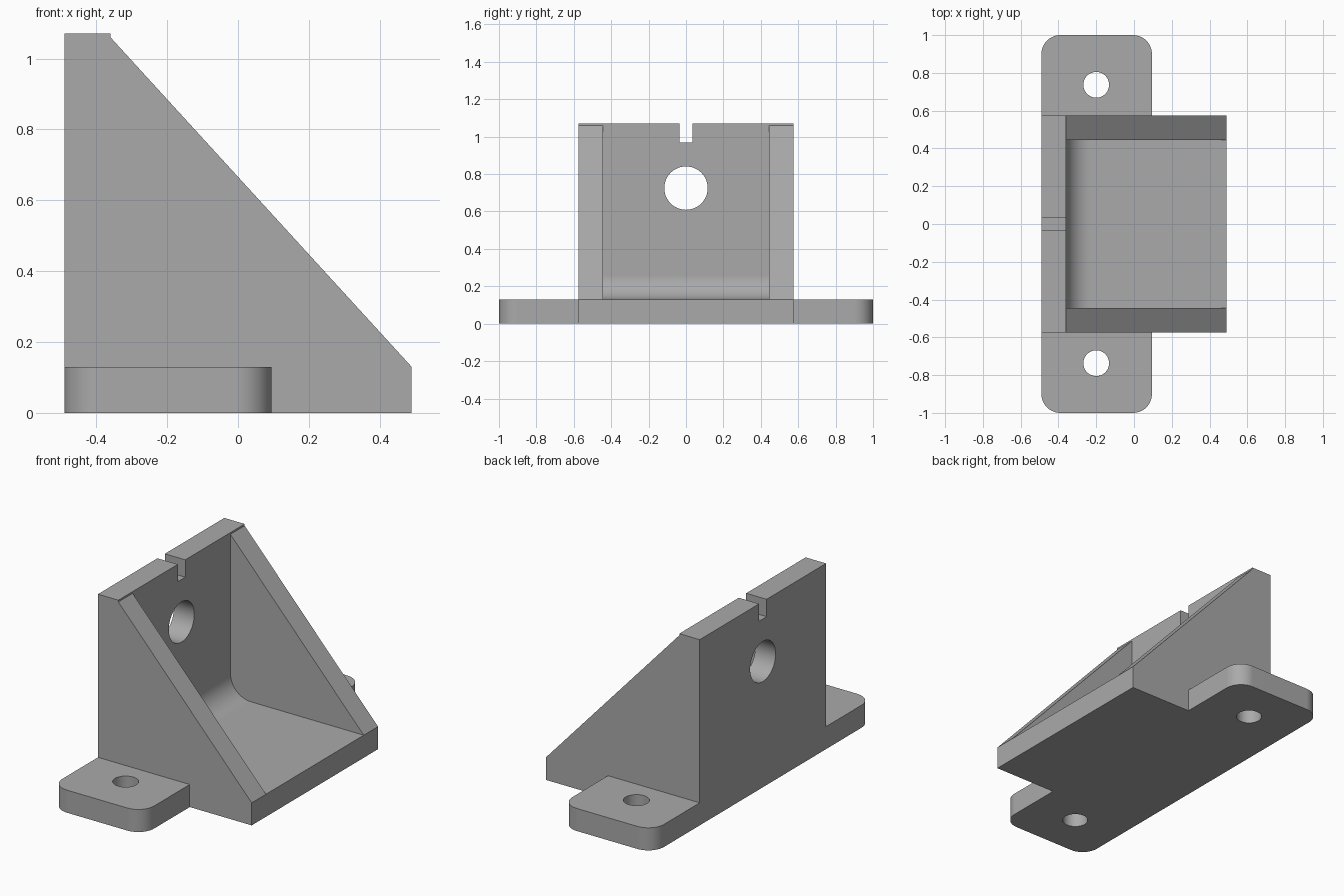
import bpy, math
from mathutils import Vector

default = bpy.data.objects.get("Cube")
if default:
    bpy.data.objects.remove(default, do_unlink=True)

grey = bpy.data.materials.new("plain grey")
GREY = (0.4, 0.4, 0.4, 1)
grey.diffuse_color = GREY
grey.use_nodes = True
grey.node_tree.nodes["Principled BSDF"].inputs["Base Color"].default_value = GREY

# Main dimensions
BACK, FRONT, WALL = -0.49, 0.49, -0.36
FLOOR, TOP = 0.13, 1.07
HALF, INNER = 0.575, 0.445


def prism(name, outline, start, sweep):
    """Extrude a 2D outline; start maps 2D points to 3D, sweep is the vector."""
    base = [Vector(start(*p)) for p in outline]
    n = len(base)
    verts = base + [v + Vector(sweep) for v in base]
    faces = [list(range(n))[::-1], list(range(n, 2 * n))]
    faces += [[i, (i + 1) % n, (i + 1) % n + n, i + n] for i in range(n)]
    mesh = bpy.data.meshes.new(name)
    mesh.from_pydata(verts, [], faces)
    obj = bpy.data.objects.new(name, mesh)
    bpy.context.collection.objects.link(obj)
    mesh.materials.append(grey)
    bpy.ops.object.select_all(action="DESELECT")
    bpy.context.view_layer.objects.active = obj
    obj.select_set(True)
    bpy.ops.object.mode_set(mode="EDIT")
    bpy.ops.mesh.select_all(action="SELECT")
    bpy.ops.mesh.normals_make_consistent(inside=False)
    bpy.ops.object.mode_set(mode="OBJECT")
    return obj


def arc(cx, cy, r, a0, a1, steps):
    angles = [math.radians(a0 + (a1 - a0) * i / steps) for i in range(steps + 1)]
    return [(cx + r * math.cos(a), cy + r * math.sin(a)) for a in angles]


def combine(target, tool, operation):
    mod = target.modifiers.new(operation.lower(), "BOOLEAN")
    mod.operation, mod.object, mod.solver = operation, tool, "EXACT"
    bpy.context.view_layer.objects.active = target
    bpy.ops.object.modifier_apply(modifier=mod.name)
    bpy.data.objects.remove(tool, do_unlink=True)


def circle(cx, cy, r):
    return arc(cx, cy, r, 0, 360, 48)[:-1]


# Sloped body, full width
side = [(BACK, 0), (FRONT, 0), (FRONT, FLOOR), (WALL, 1.06), (WALL, TOP), (BACK, TOP)]
bracket = prism("angle_bracket", side, lambda x, z: (x, -HALF, z), (0, 2 * HALF, 0))

# Pocket between the gussets, with a rounded inner corner
R = 0.13
pocket_side = arc(WALL + R, FLOOR + R, R, 180, 270, 10) + [(0.6, FLOOR), (0.6, 1.2), (WALL, 1.2)]
pocket = prism("pocket_cutter", pocket_side, lambda x, z: (x, -INNER, z), (0, 2 * INNER, 0))
combine(bracket, pocket, "DIFFERENCE")

# Mounting ears with rounded outer corners
EAR, C = 0.095, 0.1
for s in (1, -1):
    corners = arc(EAR - C, 1 - C, C, 0, 90, 10) + arc(BACK + C, 1 - C, C, 90, 180, 10)
    ear = [(EAR, HALF)] + corners + [(BACK, HALF)]
    tab = prism("mounting_ear", ear, lambda x, y: (x, s * y, 0), (0, 0, FLOOR))
    combine(bracket, tab, "UNION")
    bolt = prism("bolt_cutter", circle(-0.2, s * 0.737, 0.068), lambda x, y: (x, y, -0.1), (0, 0, 0.4))
    combine(bracket, bolt, "DIFFERENCE")

# Round hole and top notch through the upright wall
bore = prism("bore_cutter", circle(0, 0.725, 0.116), lambda y, z: (-0.6, y, z), (0.4, 0, 0))
combine(bracket, bore, "DIFFERENCE")
slot = [(-0.034, 0.97), (0.034, 0.97), (0.034, 1.2), (-0.034, 1.2)]
notch = prism("notch_cutter", slot, lambda y, z: (-0.6, y, z), (0.4, 0, 0))
combine(bracket, notch, "DIFFERENCE")

# Smooth the rounded surfaces, keep flat faces flat
bpy.context.view_layer.objects.active = bracket
bracket.select_set(True)
bpy.ops.object.shade_smooth_by_angle(angle=math.radians(30))
weighted = bracket.modifiers.new("weighted normals", "WEIGHTED_NORMAL")
weighted.keep_sharp = True
